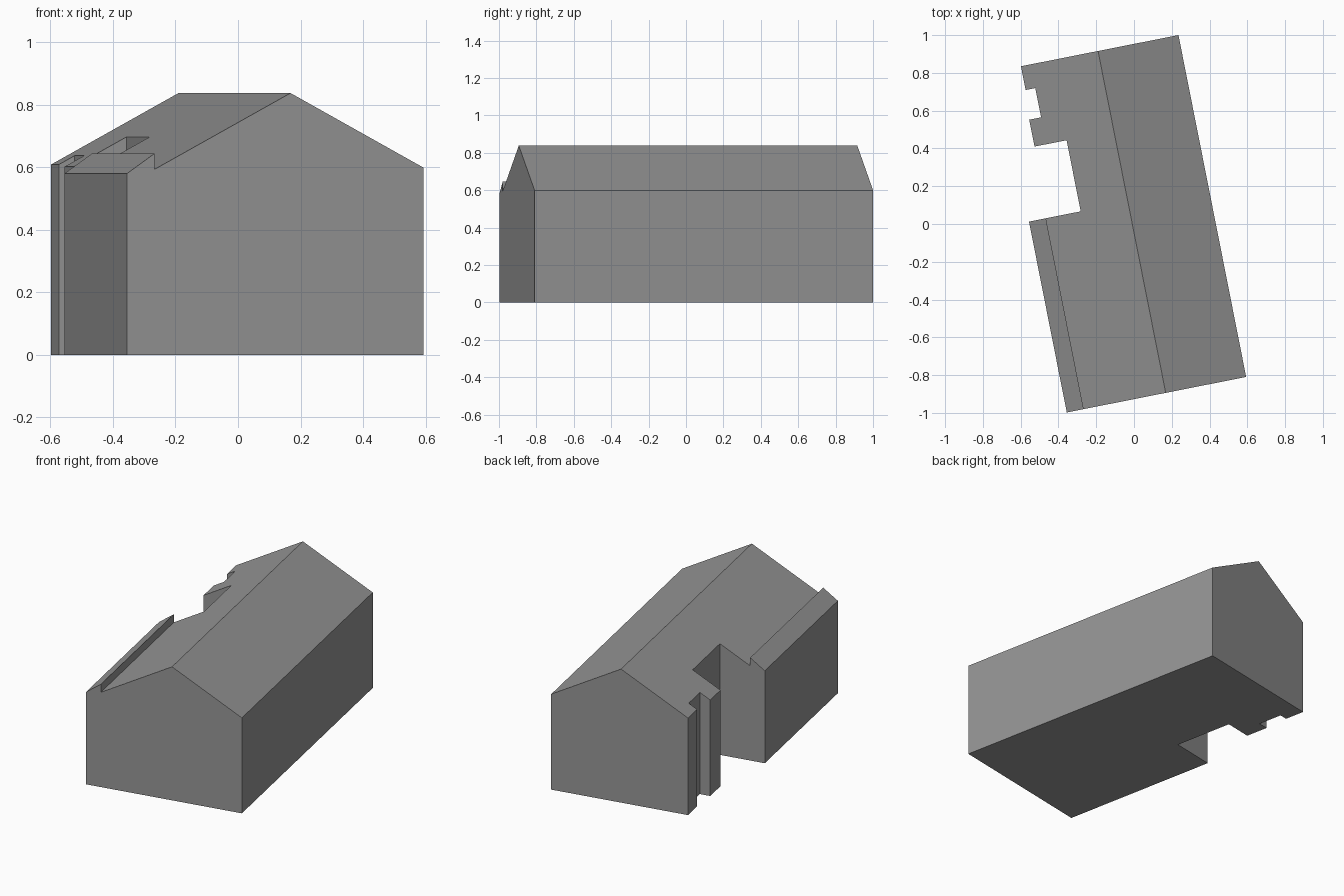
import bpy
import bmesh
import math

if "Cube" in bpy.data.objects:
    bpy.data.objects.remove(bpy.data.objects["Cube"], do_unlink=True)

LENGTH = 1.845
RIDGE_Z = 0.838
SLOPE = 0.55

grey = bpy.data.materials.new("plain_grey")
grey.use_nodes = True
grey.diffuse_color = (0.3, 0.3, 0.3, 1)
grey.node_tree.nodes["Principled BSDF"].inputs["Base Color"].default_value = (0.3, 0.3, 0.3, 1)


def prism(name, points, offset):
    """Extrude a closed outline of 3D points into a solid."""
    bm = bmesh.new()
    face = bm.faces.new([bm.verts.new(p) for p in points])
    result = bmesh.ops.extrude_face_region(bm, geom=[face], use_keep_orig=True)
    moved = [e for e in result["geom"] if isinstance(e, bmesh.types.BMVert)]
    bmesh.ops.translate(bm, vec=offset, verts=moved)
    bmesh.ops.recalc_face_normals(bm, faces=bm.faces)
    mesh = bpy.data.meshes.new(name)
    bm.to_mesh(mesh)
    bm.free()
    mesh.materials.append(grey)
    obj = bpy.data.objects.new(name, mesh)
    bpy.context.collection.objects.link(obj)
    return obj


def roof(x):
    return RIDGE_Z - SLOPE * abs(x)


# Gabled house section with the raised lean-to strip along its left eave
right, step, left = 0.434, -0.443, -0.534
section = [(left, 0), (right, 0), (right, roof(right)), (0, RIDGE_Z),
           (step, roof(step)), (step, 0.645), (left, 0.58)]
house = prism("house", [(x, 0, z) for x, z in section], (0, LENGTH, 0))

# Courtyard and wall recesses cut from the back of the long side
plan = [(-0.7, 1.03), (-0.255, 1.03), (-0.255, 1.414), (-0.428, 1.414),
        (-0.428, 1.559), (-0.364, 1.559), (-0.364, 1.717),
        (-0.416, 1.717), (-0.416, 2), (-0.7, 2)]
cutter = prism("recess_cutter", [(x, y, -0.2) for x, y in plan], (0, 0, 1.5))
cutter.hide_render = True

cut = house.modifiers.new("recesses", "BOOLEAN")
cut.operation = "DIFFERENCE"
cut.solver = "EXACT"
cut.object = cutter
bpy.context.view_layer.objects.active = house
house.select_set(True)
bpy.ops.object.modifier_apply(modifier=cut.name)
bpy.data.objects.remove(cutter, do_unlink=True)

# Turn the house on its plot
house.rotation_euler.z = math.radians(11.2)
house.location = (0.168, -0.894, 0)
